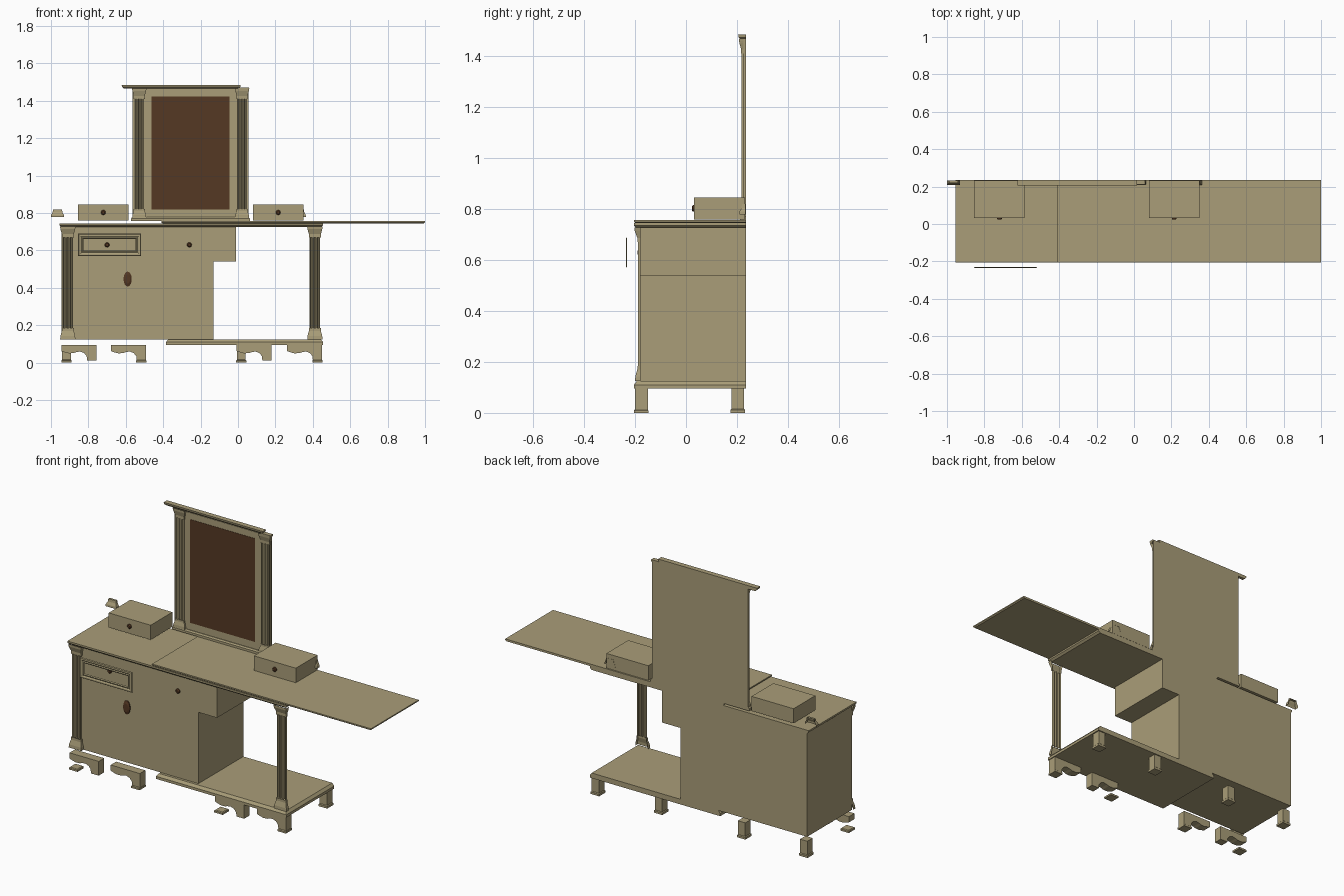
import bpy, bmesh, math
from mathutils import Matrix

cube = bpy.data.objects.get("Cube")
if cube:
    bpy.data.objects.remove(cube)


def material(name, rgb):
    m = bpy.data.materials.new(name)
    m.use_nodes = True
    m.diffuse_color = (*rgb, 1)
    m.node_tree.nodes["Principled BSDF"].inputs["Base Color"].default_value = (*rgb, 1)
    return m


WOOD = material("tan_wood", (0.40, 0.34, 0.19))
BROWN = material("dark_brown", (0.09, 0.04, 0.017))


def finish(name, bm, mat, closed=True):
    if closed:
        bmesh.ops.recalc_face_normals(bm, faces=bm.faces[:])
    me = bpy.data.meshes.new(name)
    bm.to_mesh(me)
    bm.free()
    me.materials.append(mat)
    ob = bpy.data.objects.new(name, me)
    bpy.context.collection.objects.link(ob)
    return ob


def loft(name, rings, mat=WOOD, closed=True):
    """Skin a stack of rings; open rings give a shell without a back."""
    bm = bmesh.new()
    rows = [[bm.verts.new(p) for p in ring] for ring in rings]
    n = len(rows[0])
    for a, b in zip(rows, rows[1:]):
        for i in range(n if closed else n - 1):
            j = (i + 1) % n
            bm.faces.new((a[i], a[j], b[j], b[i]))
    if closed:
        bm.faces.new(rows[0])
        bm.faces.new(rows[-1])
    return finish(name, bm, mat, closed)


def slab(name, x, y, levels, mat=WOOD, back=0):
    """Rectangular block; levels are (height, inset), the back insets by a factor."""
    return loft(name, [[(x[0] + i, y[0] + i, z), (x[1] - i, y[0] + i, z),
                        (x[1] - i, y[1] - i * back, z), (x[0] + i, y[1] - i * back, z)]
                       for z, i in levels], mat)


def box(name, x, y, z, mat=WOOD):
    return slab(name, x, y, [(z[0], 0), (z[1], 0)], mat)


def extrude_y(name, outline, y, mat=WOOD):
    return loft(name, [[(px, d, pz) for px, pz in outline] for d in y], mat)


def disc(name, x, y, z, rx, rz, depth, mat=BROWN):
    """Domed round plate facing the front."""
    rings = []
    for s, d in ((1, 0), (1, 0.5), (0.6, 1)):
        rings.append([(x + rx * s * math.cos(a), y - depth * d, z + rz * s * math.sin(a))
                      for a in (k * math.tau / 16 for k in range(16))])
    return loft(name, rings, mat)


def shell(name, x, y, levels):
    """Open-backed block; levels are (height, half width, depth)."""
    return loft(name, [[(x - w, y, z), (x - w, y - d, z), (x + w, y - d, z), (x + w, y, z)]
                       for z, w, d in levels], closed=False)


def pilaster(name, x, y, z, shaft, half, depth):
    """Fluted shaft with a flared base and capital."""
    s0, s1 = shaft
    flute = [(x - half, y), (x - half, y - depth)]
    count = 3
    pitch = 2 * half / count
    for k in range(count):
        left = x - half + k * pitch
        for f, d in ((0.15, 1), (0.35, 0.3), (0.65, 0.3), (0.85, 1)):
            flute.append((left + f * pitch, y - depth * d))
    flute += [(x + half, y - depth), (x + half, y)]
    loft(name + "_shaft", [[(px, py, h) for px, py in flute] for h in (s0, s1)], closed=False)
    rise, top = s0 - z[0], z[1] - s1
    shell(name + "_base", x, y, [
        (z[0], half * 1.45, depth * 2), (z[0] + rise * 0.3, half * 1.4, depth * 1.9),
        (z[0] + rise * 0.75, half * 1.15, depth * 1.2), (s0, half * 1.15, depth * 1.2),
        (s0, half, depth)])
    shell(name + "_capital", x, y, [
        (s1, half, depth), (s1, half * 1.15, depth * 1.2),
        (s1 + top * 0.3, half * 1.15, depth * 1.2), (s1 + top * 0.75, half * 1.4, depth * 2.1),
        (z[1], half * 1.5, depth * 2.2)])


# Cabinet body with a shallow drawer section overhanging on one side
extrude_y("cabinet_body", [(-0.945, 0.125), (-0.13, 0.125), (-0.13, 0.54), (-0.01, 0.54),
                           (-0.01, 0.728), (-0.945, 0.728)], (-0.178, 0.235))
slab("desk_top", (-0.955, 0.455), (-0.205, 0.235), [(0.725, 0.012), (0.735, 0), (0.745, 0)])
slab("upper_top", (-0.41, 1.0), (-0.205, 0.235), [(0.745, 0.006), (0.75, 0), (0.757, 0)])
slab("lower_shelf", (-0.385, 0.455), (-0.205, 0.235), [(0.095, 0), (0.11, 0), (0.125, 0.012)])

# Front columns
for name, x in (("right_column", -0.91), ("left_column", 0.411)):
    pilaster(name, x, -0.178, (0.125, 0.728), (0.185, 0.67), 0.028, 0.011)

# Rear feet, front foot pads and shaped front brackets
for k, x in enumerate((-0.945, -0.545, -0.01, 0.397)):
    span = (x, x + 0.055)
    slab(f"rear_foot_{k}", span, (0.175, 0.232),
         [(0, 0), (0.012, 0), (0.016, 0.004), (0.095, 0.004)], back=1)
    slab(f"foot_pad_{k}", span, (-0.205, -0.148), [(0, 0), (0.01, 0), (0.014, 0.004)], back=1)

BRACKET = [(0, 0.095), (0.188, 0.095), (0.188, 0.012), (0.138, 0.012), (0.136, 0.035),
           (0.122, 0.052), (0.1, 0.06), (0.08, 0.056), (0.065, 0.051), (0.04, 0.05),
           (0.02, 0.055), (0, 0.062)]
for k, x in enumerate((-0.945, -0.68, -0.008, 0.262)):
    extrude_y(f"front_bracket_{k}", [(x + px, pz) for px, pz in BRACKET], (-0.2, -0.15))

# Floating drawer moulding: stepped rectangular ring
bm = bmesh.new()
rows = []
for inset, y in ((0, -0.231), (0.004, -0.236), (0.012, -0.236), (0.018, -0.232),
                 (0.024, -0.235), (0.03, -0.231)):
    x0, x1, z0, z1 = -0.855 + inset, -0.518 - inset, 0.57 + inset, 0.69 - inset
    rows.append([bm.verts.new(p) for p in ((x0, y, z0), (x1, y, z0), (x1, y, z1), (x0, y, z1))])
for a, b in zip(rows, rows[1:]):
    for i in range(4):
        j = (i + 1) % 4
        bm.faces.new((a[i], a[j], b[j], b[i]))
finish("drawer_moulding", bm, WOOD, closed=False)

# Knobs and oval handle plate
for k, x in enumerate((-0.70, -0.26)):
    disc(f"drawer_knob_{k}", x, -0.178, 0.63, 0.013, 0.013, 0.012)
disc("handle_plate", -0.59, -0.178, 0.447, 0.022, 0.04, 0.01)

# Small boxes on the top
for name, x in (("right_small_drawer", -0.855), ("left_small_drawer", 0.08)):
    box(name, (x, x + 0.27), (0.032, 0.232), (0.76, 0.845))
    disc(name + "_knob", x + 0.135, 0.032, 0.803, 0.013, 0.013, 0.009)

# Loose flared end caps
for name, x in (("right_end_cap", -0.965), ("left_end_cap", 0.328)):
    shell(name, x, 0.233, [(0.778, 0.035, 0.024), (0.79, 0.034, 0.023),
                           (0.805, 0.026, 0.015), (0.82, 0.024, 0.013)])
    box(name + "_lid", (x - 0.024, x + 0.024), (0.22, 0.233), (0.817, 0.82))

# Mirror
box("mirror_back", (-0.565, 0.055), (0.225, 0.235), (0.76, 1.467))
slab("mirror_base", (-0.572, 0.063), (0.212, 0.235), [(0.757, 0), (0.77, 0), (0.778, 0.006)])
box("mirror_frame", (-0.495, -0.012), (0.222, 0.226), (0.778, 1.46))
box("mirror_glass", (-0.462, -0.045), (0.2205, 0.224), (0.82, 1.422), BROWN)
for name, x in (("mirror_right_column", -0.528), ("mirror_left_column", 0.022)):
    pilaster(name, x, 0.226, (0.775, 1.467), (0.822, 1.41), 0.026, 0.008)
slab("cornice", (-0.622, 0.015), (0.205, 0.235), [(1.465, 0.012), (1.474, 0.002), (1.485, 0)])
box("cornice_end", (0.0, 0.06), (0.21, 0.235), (1.46, 1.47))
